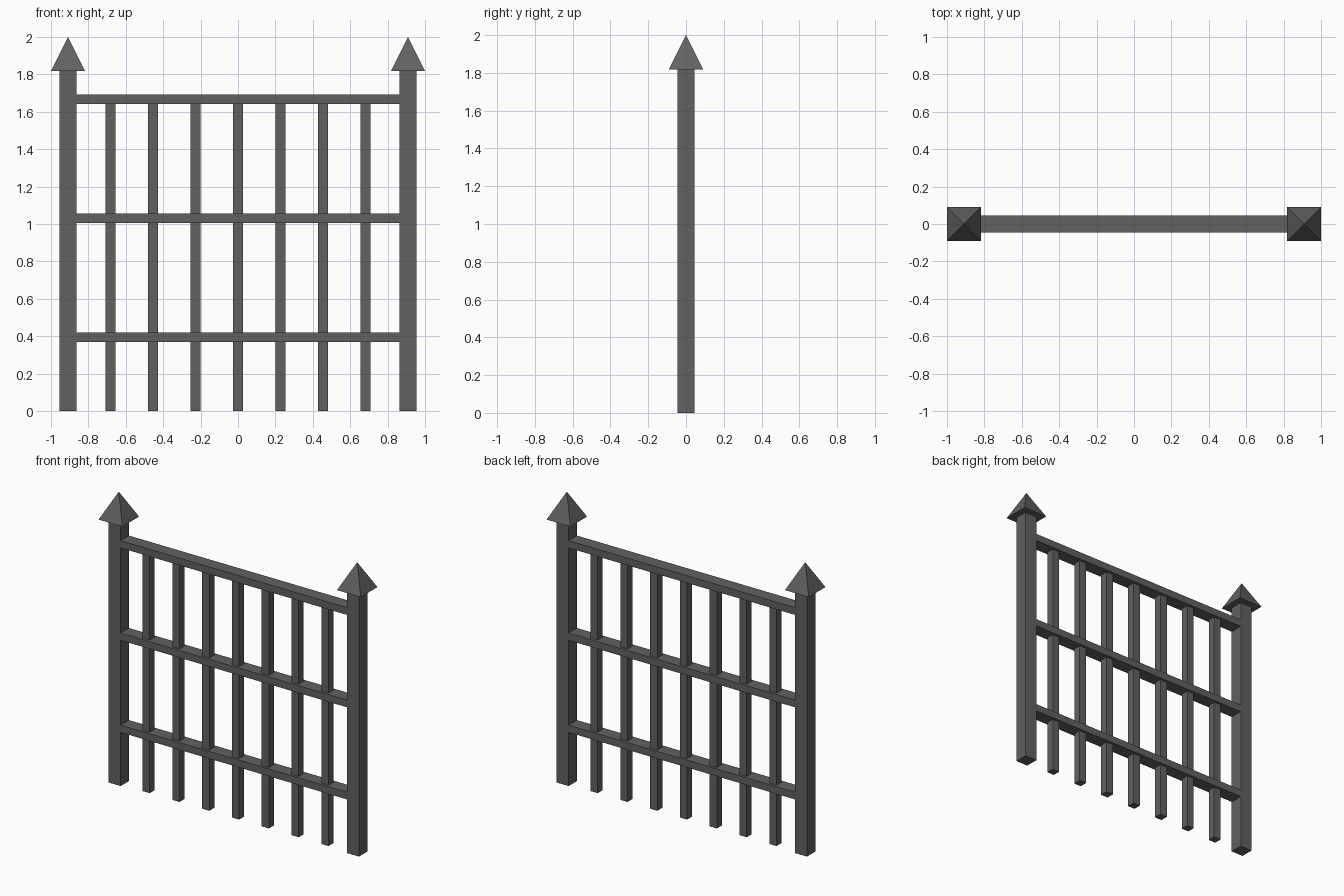
import bpy
import math

cube = bpy.data.objects.get("Cube")
if cube:
    bpy.data.objects.remove(cube, do_unlink=True)

# Single dark iron colour
iron = bpy.data.materials.new("dark_grey_iron")
iron.use_nodes = True
colour = (0.12, 0.12, 0.12, 1.0)
iron.diffuse_color = colour
iron.node_tree.nodes["Principled BSDF"].inputs["Base Color"].default_value = colour

UNIT = 2 / 22          # post thickness
POST_X = 10 * UNIT     # post centre line
POST_TOP = 20 * UNIT


def finish(name):
    obj = bpy.context.object
    obj.name = name
    obj.data.materials.append(iron)
    return obj


def box(name, size, centre):
    bpy.ops.mesh.primitive_cube_add(size=1, location=centre)
    obj = finish(name)
    obj.scale = size
    bpy.ops.object.transform_apply(location=False, rotation=False, scale=True)


# Posts with pyramid caps
for side, sign in (("left", 1), ("right", -1)):
    x = sign * POST_X
    box(f"{side}_post", (UNIT, UNIT, POST_TOP), (x, 0, POST_TOP / 2))
    bpy.ops.mesh.primitive_cone_add(
        vertices=4, radius1=UNIT * math.sqrt(2), radius2=0, depth=2 * UNIT,
        location=(x, 0, POST_TOP + UNIT), rotation=(0, 0, math.pi / 4))
    finish(f"{side}_post_cap")
    bpy.ops.object.transform_apply(location=False, rotation=True, scale=False)

# Horizontal rails between the posts
RAIL_HEIGHT = 0.05
RAIL_LEVELS = {"bottom": 0.395, "middle": 1.03, "top": 1.667}
for level, z in RAIL_LEVELS.items():
    box(f"{level}_rail", (2 * POST_X - UNIT, UNIT, RAIL_HEIGHT), (0, 0, z))

# Upright bars, ending inside the top rail
BAR = 0.6 * UNIT
bar_top = RAIL_LEVELS["top"]
for i in range(-3, 4):
    box(f"upright_bar_{i + 4}", (BAR, BAR, bar_top), (i * 2.5 * UNIT, 0, bar_top / 2))
